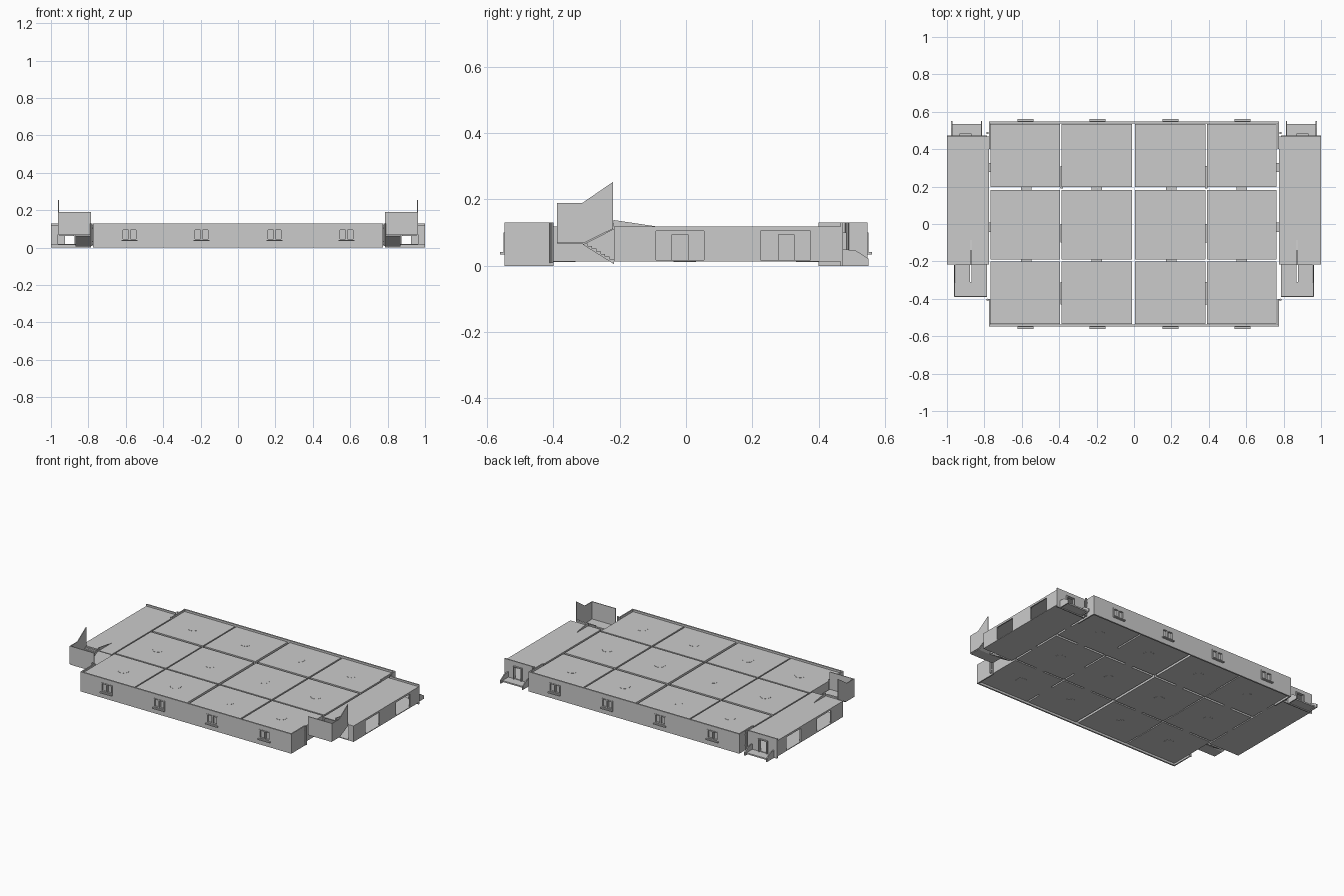
import bpy, bmesh, math
from mathutils import Matrix, Vector

if "Cube" in bpy.data.objects:
    bpy.data.objects.remove(bpy.data.objects["Cube"])


def finish(name, bm, mirror=""):
    bmesh.ops.recalc_face_normals(bm, faces=bm.faces)
    me = bpy.data.meshes.new(name)
    bm.to_mesh(me)
    bm.free()
    ob = bpy.data.objects.new(name, me)
    bpy.context.collection.objects.link(ob)
    if mirror:
        m = ob.modifiers.new("Mirror", 'MIRROR')
        m.use_axis = ("x" in mirror, "y" in mirror, False)
        m.use_mirror_merge = False
    return ob


def add_box(bm, x0, x1, y0, y1, z0, z1):
    mat = Matrix.Translation(((x0 + x1) / 2, (y0 + y1) / 2, (z0 + z1) / 2)) @ \
        Matrix.Diagonal((x1 - x0, y1 - y0, z1 - z0, 1))
    bmesh.ops.create_cube(bm, size=1, matrix=mat)


def boxes(name, items, mirror=""):
    bm = bmesh.new()
    for b in items:
        add_box(bm, *b)
    return finish(name, bm, mirror)


def cylinder(name, x, y, z0, z1, r, sides, mirror=""):
    bm = bmesh.new()
    bmesh.ops.create_cone(bm, cap_ends=True, segments=sides, radius1=r, radius2=r,
                          depth=z1 - z0, matrix=Matrix.Translation((x, y, (z0 + z1) / 2)))
    return finish(name, bm, mirror)


def side_prism(name, profile, x0, x1, mirror="x"):
    """Extrude a (y, z) profile along x."""
    bm = bmesh.new()
    f = bm.faces.new([bm.verts.new((x0, y, z)) for y, z in profile])
    r = bmesh.ops.extrude_face_region(bm, geom=[f])
    bmesh.ops.translate(bm, vec=(x1 - x0, 0, 0),
                        verts=[v for v in r["geom"] if isinstance(v, bmesh.types.BMVert)])
    return finish(name, bm, mirror)


def wall(name, along, a0, a1, t0, t1, z0, z1, holes, mirror):
    """Upright wall along x or y with rectangular holes (start, end, bottom, top)."""
    parts, cur = [], a0
    for h0, h1, b, t in holes:
        parts.append((cur, h0, z0, z1))
        if b > z0:
            parts.append((h0, h1, z0, b))
        parts.append((h0, h1, t, z1))
        cur = h1
    parts.append((cur, a1, z0, z1))
    if along == "x":
        items = [(p, q, t0, t1, b, t) for p, q, b, t in parts]
    else:
        items = [(t0, t1, p, q, b, t) for p, q, b, t in parts]
    return boxes(name, items, mirror)


BASE, ROOF, TOP = 0.013, 0.118, 0.13

# Room modules, 4 x 3, with round hatches above and below
cols = [(-0.767, -0.396), (-0.388, -0.01), (0.006, 0.381), (0.391, 0.763)]
rows = [(-0.535, -0.2), (-0.19, 0.182), (0.197, 0.535)]
for i, (x0, x1) in enumerate(cols):
    for j, (y0, y1) in enumerate(rows):
        boxes(f"room_{i}_{j}", [(x0, x1, y0, y1, BASE, ROOF)])
        cylinder(f"room_light_{i}_{j}", (x0 + x1) / 2, (y0 + y1) / 2,
                 BASE - 0.001, ROOF + 0.001, 0.034, 12)

# Doorways bridging the gaps between rooms
links = []
for y in (-0.37, 0.25):
    links += [(0.38, 0.392, y - 0.06, y + 0.06, BASE, 0.1)]
links += [(0.38, 0.392, -0.1, 0.0, BASE, 0.1)]
for x in (0.2, 0.575):
    links += [(x - 0.028, x + 0.028, 0.18, 0.2, BASE, 0.1),
              (x - 0.028, x + 0.028, -0.202, -0.188, BASE, 0.1)]
for y in (-0.018, 0.302):
    links += [(0.76, 0.79, y - 0.025, y + 0.025, BASE, 0.095)]
boxes("room_doorways", links, "x")

# Front and back facades with window openings and short side returns
wins = [0.195, 0.58]
holes = [(x - 0.038, x + 0.038, 0.043, 0.098) for x in wins]
wall("facade", "x", 0.0, 0.772, -0.547, -0.537, 0, TOP, holes, "xy")
boxes("facade_return", [(0.766, 0.774, -0.547, -0.4, 0, TOP)], "xy")

# Window frames, mullions and sills
for k, x in enumerate(wins):
    f0, f1 = -0.55, -0.538
    boxes(f"window_frame_{k}", [
        (x - 0.042, x - 0.034, f0, f1, 0.04, 0.1), (x + 0.034, x + 0.042, f0, f1, 0.04, 0.1),
        (x - 0.034, x + 0.034, f0, f1, 0.094, 0.1), (x - 0.034, x + 0.034, f0, f1, 0.04, 0.047),
        (x - 0.005, x + 0.005, f0, f1, 0.047, 0.094)], "xy")
    boxes(f"window_sill_{k}", [(x - 0.043, x + 0.043, -0.561, -0.54, 0.034, 0.041)], "xy")

# Drain pipes at the inner corners
for k, y in enumerate((-0.405, 0.486)):
    cylinder(f"drain_pipe_{k}", 0.784, y, 0.008, TOP, 0.006, 8, "x")
    boxes(f"pipe_bracket_{k}", [(0.77, 0.784, y - 0.003, y + 0.003, z, z + 0.006)
                                for z in (0.03, 0.1)], "x")

# Side corridors: floor, roof, inner wall, open outer wall
X0, X1, Y0, Y1 = 0.775, 1.0, -0.217, 0.468
boxes("corridor_floor", [(X0, X1, Y0, Y1, BASE, 0.018)], "x")
boxes("corridor_roof", [(X0, X1, Y0, Y1, 0.113, ROOF)], "x")
wall("corridor_outer_wall", "y", Y0, Y1, 0.992, X1, 0.018, 0.113,
     [(-0.09, 0.055, 0.018, 0.105), (0.225, 0.375, 0.018, 0.105)], "x")
wall("corridor_inner_wall", "y", Y0, Y1, X0, 0.785, 0.018, 0.113,
     [(-0.043, 0.007, 0.018, 0.095), (0.277, 0.327, 0.018, 0.095)], "x")
boxes("corridor_front_jamb", [(0.962, X1, Y0, Y0 + 0.008, 0.018, 0.113)], "x")

# Back wall of each corridor with a door
wall("corridor_back_wall", "x", 0.785, X1, 0.466, 0.474, 0, TOP,
     [(0.875, 0.925, 0.018, 0.095)], "x")
boxes("door_frame", [(0.868, 0.875, 0.466, 0.484, 0.015, 0.1),
                     (0.925, 0.932, 0.466, 0.484, 0.015, 0.1),
                     (0.875, 0.925, 0.466, 0.484, 0.095, 0.1)], "x")

# Back porch: slab, sloped cheeks and round ends
boxes("porch_slab", [(0.815, 0.975, 0.474, 0.535, 0.005, 0.014)], "x")
cheek = [(0.474, 0.0), (0.55, 0.0), (0.55, 0.022), (0.512, 0.046), (0.474, 0.05)]
for k, x in enumerate((0.812, 0.971)):
    side_prism(f"porch_cheek_{k}", cheek, x, x + 0.007)

# Outside stairs: inner flight goes down from the landing, outer flight goes up
LAND, YL = 0.075, -0.31


def flight(name, x0, x1, z_end, n):
    run, rise = (Y0 - YL) / n, (z_end - LAND) / n
    prof = [(YL, LAND)]
    for s in range(n):
        y = YL + s * run
        prof += [(y, LAND + (s + 1) * rise), (y + run, LAND + (s + 1) * rise)]
    prof += [(Y0, max(z_end - 0.018, 0.005)), (YL, LAND - 0.012)]
    side_prism(name, prof, x0, x1)


flight("stair_down", 0.785, 0.868, 0.02, 7)
flight("stair_up", 0.876, 0.955, 0.128, 7)
boxes("stair_landing", [(0.785, 0.957, -0.387, YL, 0.066, LAND)], "x")

# Stair parapets: front panel, outer stepped panel
boxes("stair_front_panel", [(0.785, 0.96, -0.389, -0.384, 0.07, 0.19)], "x")
side_prism("stair_outer_panel", [(-0.389, 0.07), (-0.305, 0.07), (-0.22, 0.112),
                                 (-0.22, 0.253), (-0.312, 0.19), (-0.389, 0.19)], 0.957, 0.962)
# Low sloping guard where the stairs meet the roof
side_prism("stair_roof_guard", [(-0.218, 0.112), (-0.085, 0.112), (-0.085, 0.118),
                                (-0.218, 0.138)], 0.868, 0.873)
